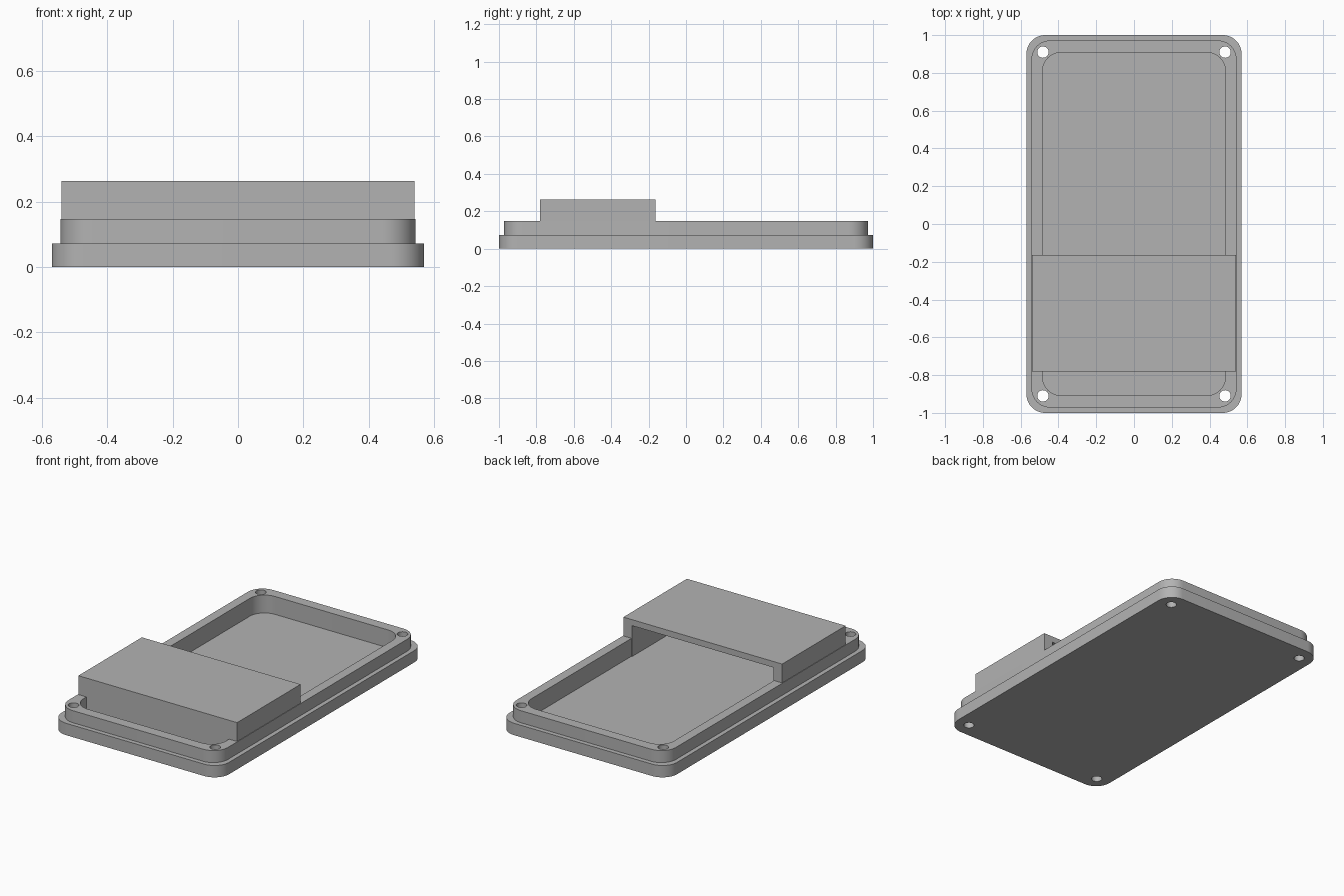
import bpy, bmesh
from math import cos, sin, pi, radians

cube = bpy.data.objects.get("Cube")
if cube:
    bpy.data.objects.remove(cube, do_unlink=True)

grey = bpy.data.materials.new("plain grey")
grey.use_nodes = True
colour = (0.45, 0.45, 0.45, 1)
grey.diffuse_color = colour
grey.node_tree.nodes["Principled BSDF"].inputs["Base Color"].default_value = colour

CORNER_STEPS = 12
FLOOR, STEP, RIM, ROOF = 0.037, 0.073, 0.147, 0.263


def finish(bm, name):
    """Turn a bmesh into a grey object."""
    bmesh.ops.recalc_face_normals(bm, faces=bm.faces)
    mesh = bpy.data.meshes.new(name)
    bm.to_mesh(mesh)
    bm.free()
    mesh.materials.append(grey)
    obj = bpy.data.objects.new(name, mesh)
    bpy.context.collection.objects.link(obj)
    return obj


def rounded_loop(bm, hx, hy, r, z):
    """Ring of vertices around a rounded rectangle."""
    ring = []
    for i, (sx, sy) in enumerate([(1, 1), (-1, 1), (-1, -1), (1, -1)]):
        for k in range(CORNER_STEPS + 1):
            a = (i + k / CORNER_STEPS) * pi / 2
            ring.append(bm.verts.new((sx * (hx - r) + r * cos(a),
                                      sy * (hy - r) + r * sin(a), z)))
    return ring


def box(name, x0, x1, y0, y1, z0, z1):
    bm = bmesh.new()
    bmesh.ops.create_cube(bm, size=1)
    for v in bm.verts:
        v.co = (x1 if v.co.x > 0 else x0,
                y1 if v.co.y > 0 else y0,
                z1 if v.co.z > 0 else z0)
    return finish(bm, name)


def cut(target, cutter):
    """Subtract the cutter and discard it."""
    mod = target.modifiers.new("cut", 'BOOLEAN')
    mod.operation = 'DIFFERENCE'
    mod.solver = 'EXACT'
    mod.object = cutter
    cutter.hide_render = True
    bpy.context.view_layer.objects.active = target
    bpy.ops.object.modifier_apply(modifier=mod.name)
    bpy.data.objects.remove(cutter, do_unlink=True)


# Tray: stepped base, raised lip and sunken floor, bridged ring by ring
bm = bmesh.new()
rings = [rounded_loop(bm, *p) for p in (
    (0.57, 1.0, 0.1, 0), (0.57, 1.0, 0.1, STEP),
    (0.543, 0.972, 0.1, STEP), (0.543, 0.972, 0.1, RIM),
    (0.485, 0.908, 0.1, RIM), (0.485, 0.908, 0.1, FLOOR))]
for lower, upper in zip(rings, rings[1:]):
    for i in range(len(lower)):
        j = (i + 1) % len(lower)
        bm.faces.new((lower[i], lower[j], upper[j], upper[i]))
bm.faces.new(rings[0])
bm.faces.new(rings[-1])
tray = finish(bm, "tray")

# Screw holes through the four corners
bm = bmesh.new()
for sx in (-1, 1):
    for sy in (-1, 1):
        made = bmesh.ops.create_cone(bm, cap_ends=True, segments=32,
                                     radius1=0.03, radius2=0.03, depth=1)
        bmesh.ops.translate(bm, verts=made["verts"],
                            vec=(sx * 0.482, sy * 0.91, 0))
cut(tray, finish(bm, "screw_hole_cutter"))

# Cover: a hood over the front part, open towards the back
cover = box("cover", -0.54, 0.54, -0.78, -0.163, FLOOR - 0.007, ROOF)
cut(cover, box("cover_cavity_cutter", -0.48, 0.48, -0.722, 0.2, -0.1, ROOF - 0.037))

# Smooth the round corners and holes, keep the edges crisp
bpy.ops.object.select_all(action='DESELECT')
tray.select_set(True)
bpy.context.view_layer.objects.active = tray
bpy.ops.object.shade_smooth_by_angle(angle=radians(30))
